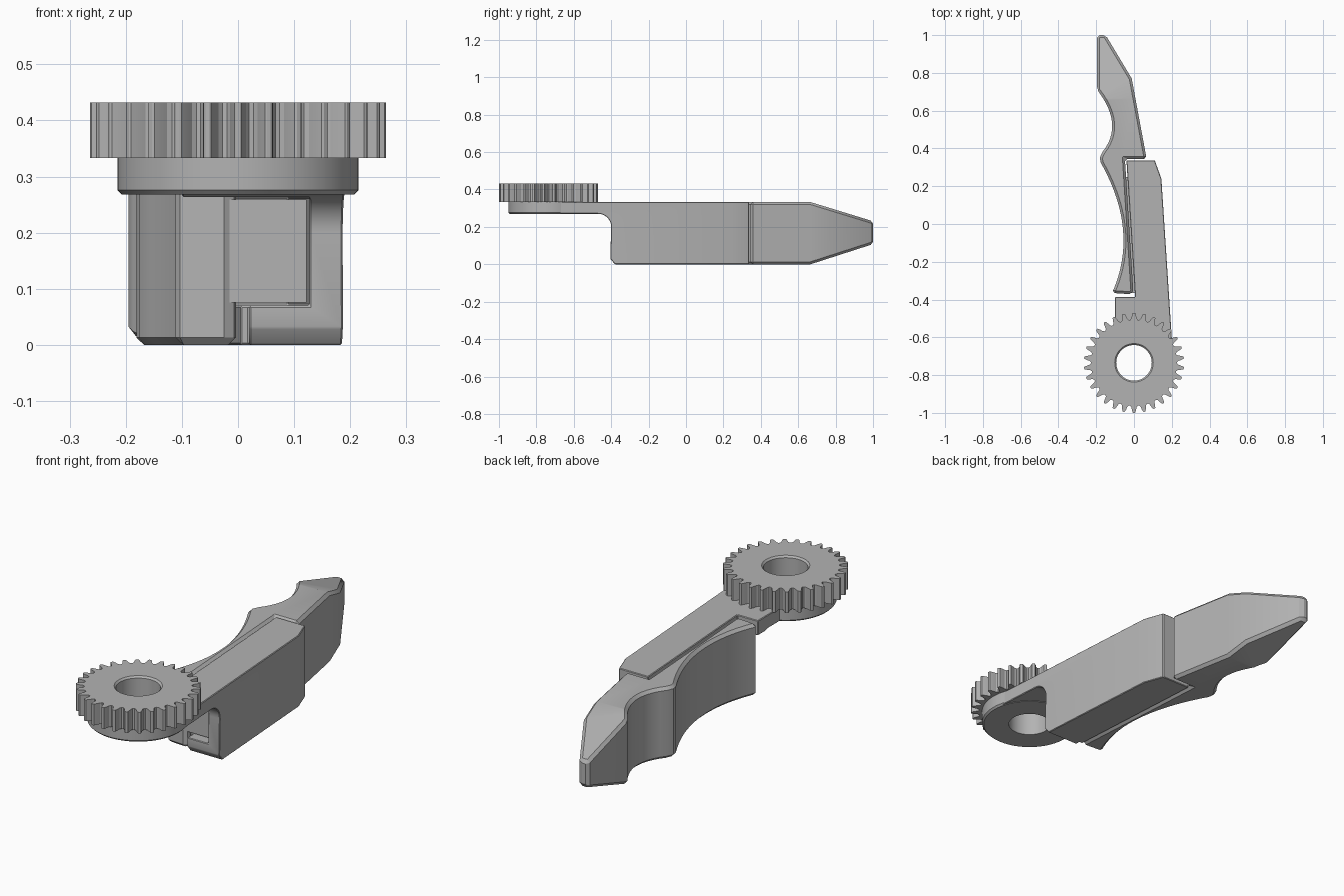
import bpy, bmesh, math
from mathutils import Vector

old = bpy.data.objects.get("Cube")
if old:
    bpy.data.objects.remove(old, do_unlink=True)

grey = bpy.data.materials.new("mid_grey")
grey.use_nodes = True
grey.diffuse_color = (0.45, 0.45, 0.45, 1)
grey.node_tree.nodes["Principled BSDF"].inputs["Base Color"].default_value = (0.45, 0.45, 0.45, 1)

TOP = 0.333
GEAR_Y = -0.735
BORE = 0.094


def make_object(name, bm):
    bmesh.ops.recalc_face_normals(bm, faces=bm.faces)
    mesh = bpy.data.meshes.new(name)
    bm.to_mesh(mesh)
    bm.free()
    mesh.materials.append(grey)
    ob = bpy.data.objects.new(name, mesh)
    bpy.context.collection.objects.link(ob)
    return ob


def prism_mesh(points, low, high, along_x=False):
    """Extrude an outline upward, or a (y, z) outline along x."""
    bm = bmesh.new()
    place = (lambda a, b, c: (c, a, b)) if along_x else (lambda a, b, c: (a, b, c))
    face = bm.faces.new([bm.verts.new(place(a, b, low)) for a, b in points])
    ext = bmesh.ops.extrude_face_region(bm, geom=[face])
    moved = [g for g in ext["geom"] if isinstance(g, bmesh.types.BMVert)]
    bmesh.ops.translate(bm, vec=place(0, 0, high - low), verts=moved)
    return bm


def prism(name, points, low, high, along_x=False):
    return make_object(name, prism_mesh(points, low, high, along_x))


def lathe(name, profile, steps=64):
    """Spin a closed (radius, z) profile round the gear axis."""
    bm = bmesh.new()
    centre = Vector((0, GEAR_Y, 0))
    verts = [bm.verts.new(centre + Vector((r, 0, z))) for r, z in profile]
    edges = [bm.edges.new((v, verts[(i + 1) % len(verts)])) for i, v in enumerate(verts)]
    bmesh.ops.spin(bm, geom=verts + edges, cent=centre, axis=(0, 0, 1),
                   angle=math.tau, steps=steps)
    bmesh.ops.remove_doubles(bm, verts=bm.verts, dist=0.0001)
    return make_object(name, bm)


def bake(ob):
    """Replace the mesh by its modified version."""
    bpy.context.view_layer.update()
    deps = bpy.context.evaluated_depsgraph_get()
    mesh = bpy.data.meshes.new_from_object(ob.evaluated_get(deps))
    ob.modifiers.clear()
    ob.data = mesh


def combine(ob, tool, operation):
    mod = ob.modifiers.new("cut", "BOOLEAN")
    mod.object, mod.operation, mod.solver = tool, operation, "EXACT"
    bake(ob)
    bpy.data.objects.remove(tool, do_unlink=True)


def chamfer(ob, width):
    mod = ob.modifiers.new("chamfer", "BEVEL")
    mod.width, mod.segments = width, 1
    mod.limit_method, mod.angle_limit = "ANGLE", math.radians(35)
    bake(ob)


def bow(start, middle, end, steps):
    """Shallow curve through three points."""
    a, m, b = Vector(start), Vector(middle), Vector(end)
    c = 2 * m - (a + b) / 2
    ts = [i / steps for i in range(steps + 1)]
    return [tuple(a * (1 - t) ** 2 + c * 2 * t * (1 - t) + b * t * t) for t in ts]


# Gear with a bore that flares at its upper rim
TEETH = 30
pitch = math.tau / TEETH
tooth = [(-0.42, 0.228), (-0.29, 0.235), (-0.21, 0.25), (-0.12, 0.263), (-0.06, 0.265)]
tooth += [(-f, r) for f, r in reversed(tooth)]
outline = []
for i in range(TEETH):
    for f, r in tooth:
        angle = math.pi / 2 + (i + f) * pitch
        outline.append((r * math.cos(angle), GEAR_Y + r * math.sin(angle)))
gear = prism("gear", outline, TOP, 0.432)
combine(gear, lathe("bore_cutter", [(0, 0.2), (BORE, 0.2), (BORE, 0.424),
                                    (BORE + 0.016, 0.44), (0, 0.44)]), "DIFFERENCE")

# Hub disc below the gear
hub = lathe("hub_disc", [(BORE, 0.268), (0.207, 0.268), (0.215, 0.276),
                         (0.215, TOP), (BORE, TOP)])

# Arm: plan outline trimmed by the side profile, with a slot for the finger tongue
arm = prism("arm", [(-0.1, -0.55), (0.207, -0.71), (0.145, 0.24), (0.11, 0.337),
                    (-0.04, 0.337), (0.006, -0.387), (-0.1, -0.387)], -0.05, TOP)
fillet = [(-0.47 + 0.07 * math.sin(a), 0.2 + 0.07 * math.cos(a))
          for a in (math.pi / 2 * i / 8 for i in range(9))]
side = [(-0.9, 0.27)] + fillet + [(-0.405, 0.03), (-0.38, 0), (0.5, 0), (0.5, 0.4), (-0.9, 0.4)]
combine(arm, prism("side_cutter", side, -0.5, 0.5, True), "INTERSECT")
combine(arm, prism("slot_cutter", [(-0.3, -0.6), (0.127, -0.6), (0.127, -0.38),
                                   (0.09, 0.26), (-0.3, 0.26)], 0.07, 0.264), "DIFFERENCE")
combine(arm, prism("corner_cutter", [(-0.3, -0.6), (0.02, -0.6), (0.02, -0.36),
                                     (-0.3, -0.36)], -0.1, 0.264), "DIFFERENCE")
chamfer(arm, 0.004)

# Finger: scalloped grip side, tapered in height toward the tip
grip = bow((-0.116, -0.365), (-0.058, -0.03), (-0.176, 0.325), 20)
grip += [(-0.181, 0.35)]
grip += bow((-0.168, 0.38), (-0.116, 0.535), (-0.195, 0.71), 12)
back = [(-0.195, 1.0), (-0.15, 1.0), (-0.012, 0.77), (0.067, 0.345), (-0.048, 0.345),
        (-0.004, -0.35), (-0.012, -0.372)]
bm = prism_mesh(grip + back, 0.0, TOP)
TAPER_Y = 0.665
bmesh.ops.bisect_plane(bm, geom=bm.verts[:] + bm.edges[:] + bm.faces[:],
                       plane_co=(0, TAPER_Y, 0), plane_no=(0, 1, 0))
for v in bm.verts:
    t = max(0, (v.co.y - TAPER_Y) / (1 - TAPER_Y))
    v.co.z += t * (0.108 if v.co.z < 0.1 else -0.103)
finger = make_object("finger", bm)
chamfer(finger, 0.013)

# Tongue of the finger, seated in the slot of the arm
tongue = prism("finger_tongue", [(-0.03, -0.365), (0.122, -0.365), (0.086, 0.25),
                                 (-0.06, 0.25)], 0.076, 0.259)

# Smooth the curved walls, keep the corners crisp
bpy.ops.object.select_all(action="DESELECT")
for ob in (gear, hub, arm, finger, tongue):
    ob.select_set(True)
    bpy.context.view_layer.objects.active = ob
bpy.ops.object.shade_smooth_by_angle(angle=math.radians(25))
